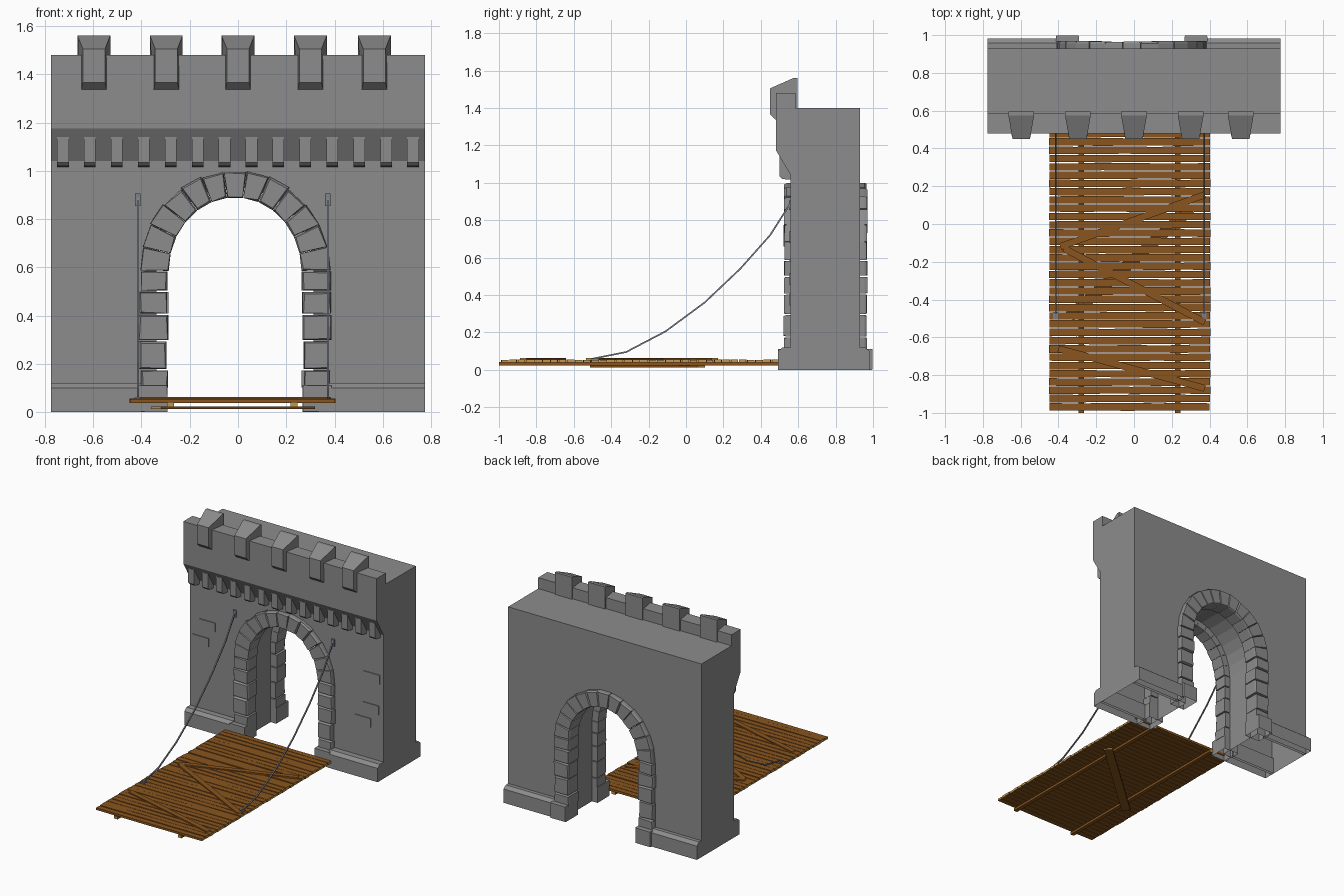
import bpy, bmesh, math, random
from mathutils import Vector

if "Cube" in bpy.data.objects:
    bpy.data.objects.remove(bpy.data.objects["Cube"])

random.seed(4)
R = random.uniform


def material(name, rgb):
    m = bpy.data.materials.new(name)
    m.diffuse_color = (*rgb, 1)
    m.use_nodes = True
    m.node_tree.nodes["Principled BSDF"].inputs["Base Color"].default_value = m.diffuse_color
    return m


STONE = material("grey stone", (0.262, 0.262, 0.262))
WOOD = material("brown wood", (0.25, 0.09, 0.013))
END = material("end grain", (0.56, 0.31, 0.075))
IRON = material("grey iron", (0.20, 0.225, 0.27))


def loft(bm, loops, side=(0,), cap=0):
    """Skin a list of equal loops; side gives a material per loop edge."""
    n = len(loops[0])
    rows = [[bm.verts.new(p) for p in lp] for lp in loops]
    for a, b in zip(rows, rows[1:]):
        for i in range(n):
            j = (i + 1) % n
            bm.faces.new((a[i], a[j], b[j], b[i])).material_index = side[i % len(side)]
    for r in (rows[0], rows[-1]):
        bm.faces.new(r).material_index = cap


def box(bm, x0, x1, y0, y1, z0, z1):
    loft(bm, [[(x, y0, z0), (x, y1, z0), (x, y1, z1), (x, y0, z1)] for x in (x0, x1)])


def open_bottom(bm):
    """Masonry has no faces on the ground."""
    low = [f for f in bm.faces if f.calc_center_median().z < 0.001]
    bmesh.ops.delete(bm, geom=low, context="FACES_ONLY")


def finish(name, bm, *mats):
    bmesh.ops.recalc_face_normals(bm, faces=bm.faces)
    open_bottom(bm)
    me = bpy.data.meshes.new(name)
    bm.to_mesh(me)
    bm.free()
    for m in mats:
        me.materials.append(m)
    ob = bpy.data.objects.new(name, me)
    bpy.context.collection.objects.link(ob)
    return ob


CX, SPRING = -0.012, 0.585   # arch centre and springing height


def ellipse(a, rx, rz):
    return CX + rx * math.cos(a), SPRING + rz * math.sin(a)


# Gate wall: side profile extruded along x, then cut by the passage
profile = [(0.56, 0), (0.56, 1.04), (0.48, 1.175), (0.48, 1.48), (0.585, 1.48),
           (0.585, 1.40), (0.93, 1.40), (0.93, 0)]
bm = bmesh.new()
# kept a hair below ground so that it stays solid until the passage is cut
loft(bm, [[(x, y, z or 0.0011) for y, z in profile] for x in (-0.775, 0.775)])
wall = finish("gate_wall", bm, STONE)

bm = bmesh.new()
arch = [(CX + 0.325, -0.1)] + [ellipse(math.pi * i / 14, 0.325, 0.35) for i in range(15)] + [(CX - 0.325, -0.1)]
loft(bm, [[(x, y, z) for x, z in arch] for y in (0.3, 1.2)])
cutter = finish("passage_cutter", bm, STONE)
cutter.hide_render = True
mod = wall.modifiers.new("passage", "BOOLEAN")
mod.operation, mod.object, mod.solver = "DIFFERENCE", cutter, "EXACT"
bpy.context.view_layer.objects.active = wall
bpy.ops.object.modifier_apply(modifier="passage")
bpy.data.objects.remove(cutter)
bm = bmesh.new()
bm.from_mesh(wall.data)
for v in bm.verts:
    if v.co.z < 0.002:
        v.co.z = 0
open_bottom(bm)
bm.to_mesh(wall.data)
bm.free()

# Plinths with a chamfered top, front and back, both sides of the gate
bm = bmesh.new()
for yw, yo in ((0.58, 0.492), (0.91, 0.982)):
    d = 0.025 if yo < yw else -0.025
    prof = [(yw, 0), (yo, 0), (yo, 0.10), (yo + d, 0.12), (yw, 0.12)]
    for x0, x1 in ((-0.775, CX - 0.39), (CX + 0.385, 0.775)):
        loft(bm, [[(x, y, z) for y, z in prof] for x in (x0, x1)])
finish("plinth", bm, STONE)


# Arch stones: front and back rings of blocks with a hewn, uneven face
def stone(bm, q, yin, y1, y2, lo=.84):
    cx, cz = sum(p[0] for p in q) / 4, sum(p[1] for p in q) / 4
    face = []
    for x, z in q:
        k = R(lo, .99)
        face.append((cx + (x - cx) * k, y2, cz + (z - cz) * k))
    loft(bm, [[(x, yin, z) for x, z in q], [(x, y1, z) for x, z in q], face])


for name, yin, y1, y2, base in (("front_arch_stones", 0.63, 0.537, 0.525, 0.492),
                                ("back_arch_stones", 0.855, 0.955, 0.967, 0.998)):
    bm = bmesh.new()
    for s in (-1, 1):
        zs = [0.1, 0.175, 0.295, 0.405, 0.50, SPRING]
        for i, (z0, z1) in enumerate(zip(zs, zs[1:])):
            a = CX + s * (0.275 + R(0, 0.012))
            b = CX + s * (0.388 + R(0, 0.012))
            stone(bm, [(a, z0 + .003), (b, z0 + .003), (b, z1 - .003), (a, z1 - .003)],
                  yin, y1, y2 + R(-.003, .003))
        xs = sorted((CX + s * 0.28, CX + s * 0.40))
        # base block of each jamb
        stone(bm, [(xs[0], 0), (xs[1], 0), (xs[1], 0.112), (xs[0], 0.112)], yin,
              base + (0.006 if base < yin else -0.006), base, .96)
    n = 13
    for i in range(n):
        a0, a1 = (math.pi * (i + e) / n for e in (0.01, 0.99))
        k = R(-0.006, 0.004)
        stone(bm, [ellipse(a0, .275, .305), ellipse(a0, .395 + k, .415 + k),
                   ellipse(a1, .395 + k, .415 + k), ellipse(a1, .275, .305)],
              yin, y1, y2 + R(-.003, .003))
    finish(name, bm, STONE)

# Corbels under the parapet
bm = bmesh.new()
for i in range(14):
    x = -0.725 + i * 1.45 / 13
    prof = [(0.57, 1.015), (0.515, 1.02), (0.50, 1.035), (0.50, 1.14), (0.57, 1.14)]
    loft(bm, [[(x + s * 0.024, y, z) for y, z in prof] for s in (-1, 1)])
finish("corbels", bm, STONE)

# Merlons, narrower at the front and sloping down to it
bm = bmesh.new()
for c in (-0.597, -0.297, 0.0, 0.3, 0.565):
    prof = [(0.595, 1.39, .068), (0.595, 1.56, .068), (0.575, 1.56, .068), (0.45, 1.505, .046),
            (0.45, 1.365, .046), (0.482, 1.335, .053), (0.50, 1.335, .055)]
    loft(bm, [[(c + s * w, y, z) for y, z, w in prof] for s in (-1, 1)])
finish("merlons", bm, STONE)

# Slightly raised wall blocks
bm = bmesh.new()
for x, z in ((-0.635, 0.735), (-0.69, 0.61), (0.683, 0.71), (0.673, 0.485), (0.61, 0.377)):
    box(bm, x - .064, x + .064, 0.554, 0.565, z - .032, z + .032)
finish("wall_blocks", bm, STONE)

# Bridge planks: uneven edges and pale sawn ends
bm = bmesh.new()
N, ZB, ZT = 34, 0.038, 0.054
pitch = 1.49 / N
for i in range(N):
    y = -0.99 + pitch * i
    zt = ZT + R(-.002, .002)
    x0, x1 = -0.45 + R(0, .004), 0.405 - R(0, .004)
    loops = []
    for k in range(7):
        x = x0 + (x1 - x0) * k / 6
        ya, yb = y + R(.001, .004), y + pitch - R(.001, .004)
        loops.append([(x, ya, ZB), (x, yb, ZB), (x, yb, zt), (x, ya, zt)])
    loft(bm, loops, cap=1)
    # raised splinter of grain
    x, l, ys = R(-.40, .2), R(.1, .18), y + pitch * R(.3, .7)
    bm.faces.new([bm.verts.new((px, py, zt + .0008)) for px, py in
                  ((x, ys), (x + l * .4, ys - .003), (x + l, ys), (x + l * .5, ys + .003))])
finish("bridge_planks", bm, WOOD, END)


# Bars: beams under the deck and diagonal braces above and below it
def bar(bm, p, q, w, z0, z1):
    p, q = Vector(p), Vector(q)
    n = (q - p).normalized().orthogonal() * w / 2
    loft(bm, [[(*(e - n), z0), (*(e + n), z0), (*(e + n), z1), (*(e - n), z1)] for e in (p, q)], cap=1)


bm = bmesh.new()
for x in (-0.28, 0.232):
    bar(bm, (x, -1.0), (x, 0.5), 0.028, 0.022, 0.041)
finish("bridge_beams", bm, WOOD, END)

bm = bmesh.new()
for p, q in (((-.39, -.12), (.375, .155)), ((-.37, -.13), (.375, -.52)), ((-.40, -.66), (.375, -.87))):
    bar(bm, p, q, 0.036, 0.052, 0.063)
bar(bm, (0.30, 0.08), (-0.34, -0.49), 0.06, 0.013, 0.024)
finish("bridge_braces", bm, WOOD, END)

# Hanging chains and their fixing plates
path = [(0.555, 0.885), (0.45, 0.72), (0.29, 0.54), (0.10, 0.36), (-0.11, 0.205), (-0.32, 0.095), (-0.5, 0.059)]
chains, plates = bmesh.new(), bmesh.new()
for x in (-0.415, 0.372):
    loops = []
    for i, (y, z) in enumerate(path):
        a, b = path[max(i - 1, 0)], path[min(i + 1, len(path) - 1)]
        t = Vector((b[0] - a[0], b[1] - a[1])).normalized()
        loops.append([(x + .006 * math.cos(u), y - t.y * .006 * math.sin(u), z + t.x * .006 * math.sin(u))
                      for u in (math.pi * (k + .5) / 2 for k in range(4))])
    loft(chains, loops)
    box(plates, x - .012, x + .012, 0.552, 0.565, 0.855, 0.905)
    box(plates, x - .013, x + .013, -0.505, -0.465, 0.05, 0.06)
finish("chains", chains, IRON)
finish("chain_plates", plates, IRON)
